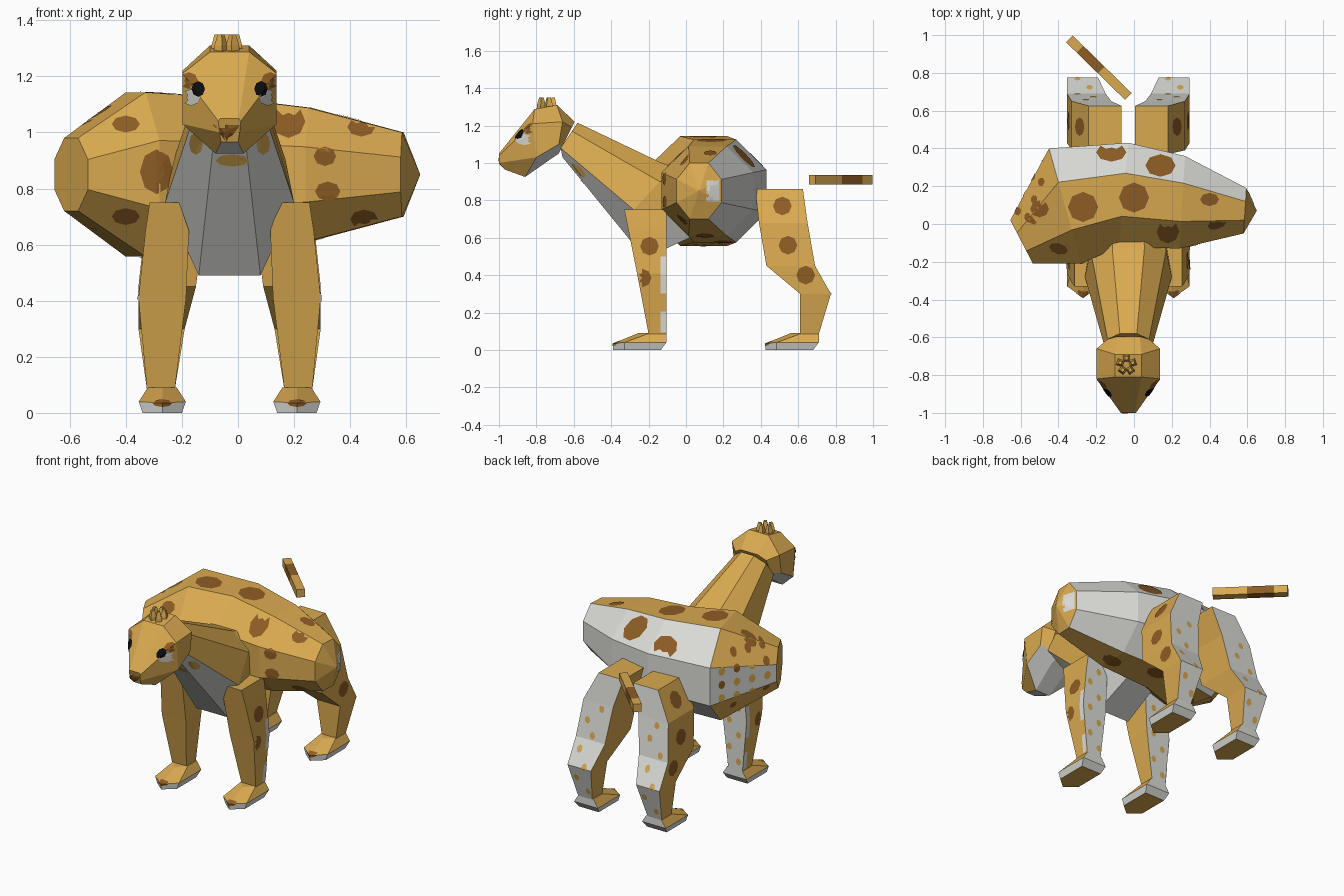
import bpy, bmesh, math, random
from mathutils import Vector
from mathutils.bvhtree import BVHTree

if "Cube" in bpy.data.objects:
    bpy.data.objects.remove(bpy.data.objects["Cube"])

random.seed(4)
CX = -0.03  # symmetry plane of the head, neck and legs


def material(name, rgb):
    m = bpy.data.materials.new(name)
    m.diffuse_color = (*rgb, 1)
    m.use_nodes = True
    m.node_tree.nodes["Principled BSDF"].inputs["Base Color"].default_value = m.diffuse_color
    return m


MATS = [material("tan fur", (0.70, 0.40, 0.08)), material("pale fur", (0.72, 0.72, 0.69)),
        material("brown spot", (0.27, 0.11, 0.018)), material("black eye", (0.004, 0.004, 0.004))]
TAN, PALE, BROWN, BLACK = range(4)


def finish(bm, name, rule=None, recalc=True):
    """Turn a bmesh into an object and colour its faces by a rule."""
    if recalc:
        bmesh.ops.recalc_face_normals(bm, faces=bm.faces)
    bm.normal_update()
    if rule:
        for f in bm.faces:
            f.material_index = rule(f.calc_center_median(), f.normal)
    me = bpy.data.meshes.new(name)
    bm.to_mesh(me)
    bm.free()
    for m in MATS:
        me.materials.append(m)
    ob = bpy.data.objects.new(name, me)
    bpy.context.collection.objects.link(ob)
    return ob


def loft(name, rings, rule=None, tip=None):
    """Skin closed rings of equal length, with an optional pointed end."""
    bm = bmesh.new()
    vs = [[bm.verts.new(p) for p in r] for r in rings]
    n = len(vs[0])
    for a, b in zip(vs, vs[1:]):
        for i in range(n):
            bm.faces.new((a[i], a[(i + 1) % n], b[(i + 1) % n], b[i]))
    bm.faces.new(vs[0][::-1])
    if tip:
        t = bm.verts.new(tip)
        for i in range(n):
            bm.faces.new((vs[-1][i], vs[-1][(i + 1) % n], t))
    else:
        bm.faces.new(vs[-1])
    return finish(bm, name, rule)


def mirrored(half):
    """Full ring from (half width, y, z) points listed top to bottom."""
    return [(CX + w, y, z) for w, y, z in half] + [(CX - w, y, z) for w, y, z in half[::-1]]


def tree(ob):
    bm = bmesh.new()
    bm.from_mesh(ob.data)
    t = BVHTree.FromBMesh(bm)
    bm.free()
    return t


def spot(bvh, name, centre, axis, ru, rv, mat, n=8, layer=1, turn=0.0):
    """Thin patch draped on a surface; axis is the direction it is seen along."""
    d = Vector(axis).normalized()
    u = Vector((0, 1, 0)) if abs(d.x) > 0.8 else Vector((1, 0, 0))
    u = (u - d * u.dot(d)).normalized()
    v = d.cross(u)
    if v.z < 0 or (abs(v.z) < 0.1 and v.y < 0):
        v = -v
    c = Vector(centre) - d * 3

    def hit(s, a):
        q = c + u * (s * ru * math.cos(a)) + v * (s * rv * math.sin(a))
        loc, nor, _, _ = bvh.ray_cast(q, d)
        return None if loc is None else (loc - d * (0.003 * layer), nor)
    mid = hit(0, 0)
    if mid is None:
        return
    bm = bmesh.new()
    rows = []
    m = n * 2 if n < 6 else n
    for s in (0.5, 1.0):
        row = []
        for i in range(m):
            if n < 6:  # straight-sided patch with edge midpoints
                k = math.cos(math.pi / n) if i % 2 else 1.0
            else:
                k = 1.0
            h = hit(s * k, math.tau * i / m + turn)
            ok = h and (h[0] - mid[0]).length < 0.16
            row.append(bm.verts.new(h[0]) if ok else None)
        rows.append(row)
    top = bm.verts.new(mid[0])
    for i in range(m):
        j = (i + 1) % m
        for vs in ((top, rows[0][i], rows[0][j]), (rows[0][i], rows[1][i], rows[1][j], rows[0][j])):
            if all(vs):
                f = bm.faces.new(vs)
                f.normal_update()
                if f.normal.dot(d) > 0:
                    f.normal_flip()
    finish(bm, name, lambda c, nn: mat, recalc=False)


# Body: skewed eight-sided barrel lying across x
def body_ring(front, back, hz):
    f, b = Vector((*front, 0.85)), Vector((*back, 0.85))
    c, h = (f + b) / 2, (b - f) / 2
    k = 1 / math.cos(math.pi / 8)
    return [c + h * (k * math.cos(a)) + Vector((0, 0, hz * k * math.sin(a)))
            for a in (math.pi / 8 + math.tau * i / 8 for i in range(8))]


body = loft("body", [body_ring((-0.535, -0.21), (-0.655, 0.02), 0.13),
                     body_ring((-0.28, -0.21), (-0.45, 0.40), 0.293),
                     body_ring((-0.08, -0.12), (-0.03, 0.43), 0.275),
                     body_ring((0.24, -0.13), (0.27, 0.36), 0.238),
                     body_ring((0.58, -0.05), (0.595, 0.19), 0.15)],
            lambda c, n: PALE if n.y > 0.38 and c.x < 0.6 else TAN, tip=(0.65, 0.07, 0.85))
bt = tree(body)
for x, z, ru, rv in [(-0.40, 1.03, .05, .03), (-0.29, .86, .06, .08), (-0.40, .70, .05, .03),
                     (-0.52, .62, .03, .025), (-0.5, 1.07, .04, .025), (0.18, 1.04, .06, .06),
                     (0.31, .915, .04, .035), (0.32, .79, .045, .035), (0.44, 1.02, .05, .035),
                     (0.45, .69, .05, .035)]:
    spot(bt, "body_front_spot", (x, 0, z), (0, 1, 0), ru, rv, BROWN)
for x, y, ru, rv in [(-0.27, .09, .08, .08), (0, .14, .08, .08), (-0.12, .38, .08, .05), (0.14, .31, .08, .06),
                     (0.4, .13, .05, .035), (-0.5, .08, .05, .045)]:
    spot(bt, "body_top_spot", (x, y, 0), (0, 0, -1), ru, rv, BROWN)
for x, y in [(-0.3, 0.1), (0.0, 0.2), (0.25, 0.1)]:
    spot(bt, "body_belly_spot", (x, y, 0), (0, 0, 1), .06, .05, BROWN)
spot(bt, "body_end_patch", (0, .145, .85), (-1, 0, 0), .05, .08, PALE, n=4, turn=math.pi / 4)
# Speckles on the rear left flank
for i in range(4):
    for j in range(5):
        spot(bt, "flank_speckle", (-0.62 + 0.05 * i, 0.07 + 0.085 * i, 0.68 + 0.085 * j), (1, -0.6, 0),
             .022, .027, random.choice((TAN, BROWN)))

# Neck and chest
neck = loft("neck_and_chest", [mirrored(r) for r in (
    [(.045, -.58, 1.215), (.11, -.61, 1.17), (.12, -.67, 1.08), (.05, -.66, 1.03)],
    [(.085, -.13, 1.0), (.20, -.14, .90), (.23, -.28, .75), (.11, -.22, .49)],
    [(.08, .02, .95), (.17, .02, .90), (.18, .02, .72), (.10, .02, .60)])],
    lambda c, n: PALE if n.z < -0.35 else TAN)
nt = tree(neck)
for x, z, ru, rv in [(-0.15, .96, .025, .04), (-0.02, .9, .06, .022), (0.09, .96, .025, .04)]:
    spot(nt, "throat_patch", (x, 0, z), (0, 1, 0), ru, rv, TAN)

# Head
head = loft("head", [mirrored(r) for r in (
    [(.06, -.595, 1.22), (.11, -.61, 1.19), (.11, -.66, 1.09), (.05, -.68, 1.05)],
    [(.07, -.69, 1.31), (.168, -.66, 1.22), (.168, -.68, 1.10), (.06, -.71, 1.03)],
    [(.07, -.81, 1.287), (.168, -.82, 1.21), (.168, -.80, 1.03), (.05, -.86, .925)],
    [(.033, -1.0, 1.05), (.04, -1.0, 1.04), (.036, -1.0, 1.0), (.03, -.97, .965)])],
    lambda c, n: PALE if n.z < -0.6 else TAN)
ht = tree(head)
spot(ht, "nose", (CX - .01, 0, 1.005), (0, 1, 0), .055, .042, BROWN, n=3, turn=-math.pi / 2)
for s in (-1, 1):
    for part, x, z, ru, rv, m, layer in [("brow_patch", .145, 1.185, .032, .03, BROWN, 1),
                                         ("eye_white", .137, 1.125, .033, .03, PALE, 2),
                                         ("eye", .112, 1.155, .024, .028, BLACK, 3)]:
        spot(ht, part, (CX + s * x, 0, z), (0, 1, 0), ru, rv, m, layer=layer)

# Crown tuft: five small tapered horns in a ring
for i in range(5):
    a = math.tau * i / 5 + math.pi / 2
    o = Vector((CX - .01 + .035 * math.cos(a), -.745 + .035 * math.sin(a), 0))
    sq = [(math.cos(a + q), math.sin(a + q)) for q in (.8, 2.4, 3.9, 5.5)]
    loft("crown_tuft", [[(o.x + r * c, o.y + r * d, z) for c, d in sq]
                        for r, z in ((.026, 1.275), (.024, 1.31), (.012, 1.35))])


# Legs: rectangular rings (inner, outer, front y, back y, z) with wedge feet
def leg_rule(c, n):
    if n.z < -0.9 and c.z < 0.02:
        return TAN
    return PALE if n.y > 0.6 or c.z < 0.035 else TAN


def leg(kind, s, rings, y0, spots):
    pts = [[(CX + s * a, f, z), (CX + s * b, f, z), (CX + s * b, k, z), (CX + s * a, k, z)]
           for a, b, f, k, z in rings]
    t = tree(loft(kind + "_leg", pts, leg_rule))

    def sole(w, toe, heel, z, tz):
        return [(CX + s * (.24 + x), y0 + y, zz) for x, y, zz in
                ((-w, heel, z), (-w, toe + .06, z), (0, toe, tz), (w, toe + .06, z), (w, heel, z))]
    ft = tree(loft(kind + "_foot", [sole(.07, -.285, -.03, 0, 0), sole(.084, -.285, 0, .04, .035),
                                    sole(.052, -.15, 0, .09, .09)], leg_rule))
    spot(ft, "toe_spot", (CX + s * .24, 0, .035), (0, 1, 0), .035, .014, BROWN)
    for y, z in spots:
        spot(t, kind + "_leg_spot", (0, y, z), (-s, 0, 0), .05, .05, BROWN)
    # Tan dots down the pale rear face
    for i in range(7):
        z = .14 + .085 * i
        x = .24 if kind == "front" or z < .5 else .24 - (z - .5) * .3
        spot(t, "leg_dot", (CX + s * x + (.035 if i % 2 else -.03), 0, z), (0, -1, 0), .018, .022, TAN)
    return t


for s in (-1, 1):
    t = leg("front", s, [(.18, .285, -.33, -.105, .75), (.145, .30, -.31, -.105, .65),
                         (.155, .325, -.262, -.105, .41), (.195, .295, -.20, -.105, .085)],
            -.105, [(-.195, .555), (-.235, .385)])
    spot(t, "leg_edge_patch", (0, -.122, .40), (-s, 0, 0), .022, .14, PALE, n=4, turn=math.pi / 4)
    spot(t, "leg_edge_patch", (0, -.122, .15), (-s, 0, 0), .022, .08, PALE, n=4, turn=math.pi / 4)
    leg("back", s, [(.035, .21, .37, .625, .86), (.09, .30, .39, .65, .68), (.12, .325, .43, .69, .45),
                    (.16, .325, .61, .775, .30), (.195, .295, .61, .71, .085)],
        .71, [(.515, .77), (.545, .56), (.64, .40)])

# Tail: square bar with a brown middle band
a, b = Vector((-.03, .675, .91)), Vector((-.342, .98, .91))
side = Vector((b.y - a.y, a.x - b.x, 0)).normalized() * .025
up = Vector((0, 0, .025))
loft("tail", [[a.lerp(b, t) + p * side + q * up for p, q in ((-1, -1), (1, -1), (1, 1), (-1, 1))]
              for t in (0, .46, .82, 1)],
     lambda c, n: BROWN if .81 < c.y < .93 and abs(n.dot((b - a).normalized())) < .5 else TAN)
